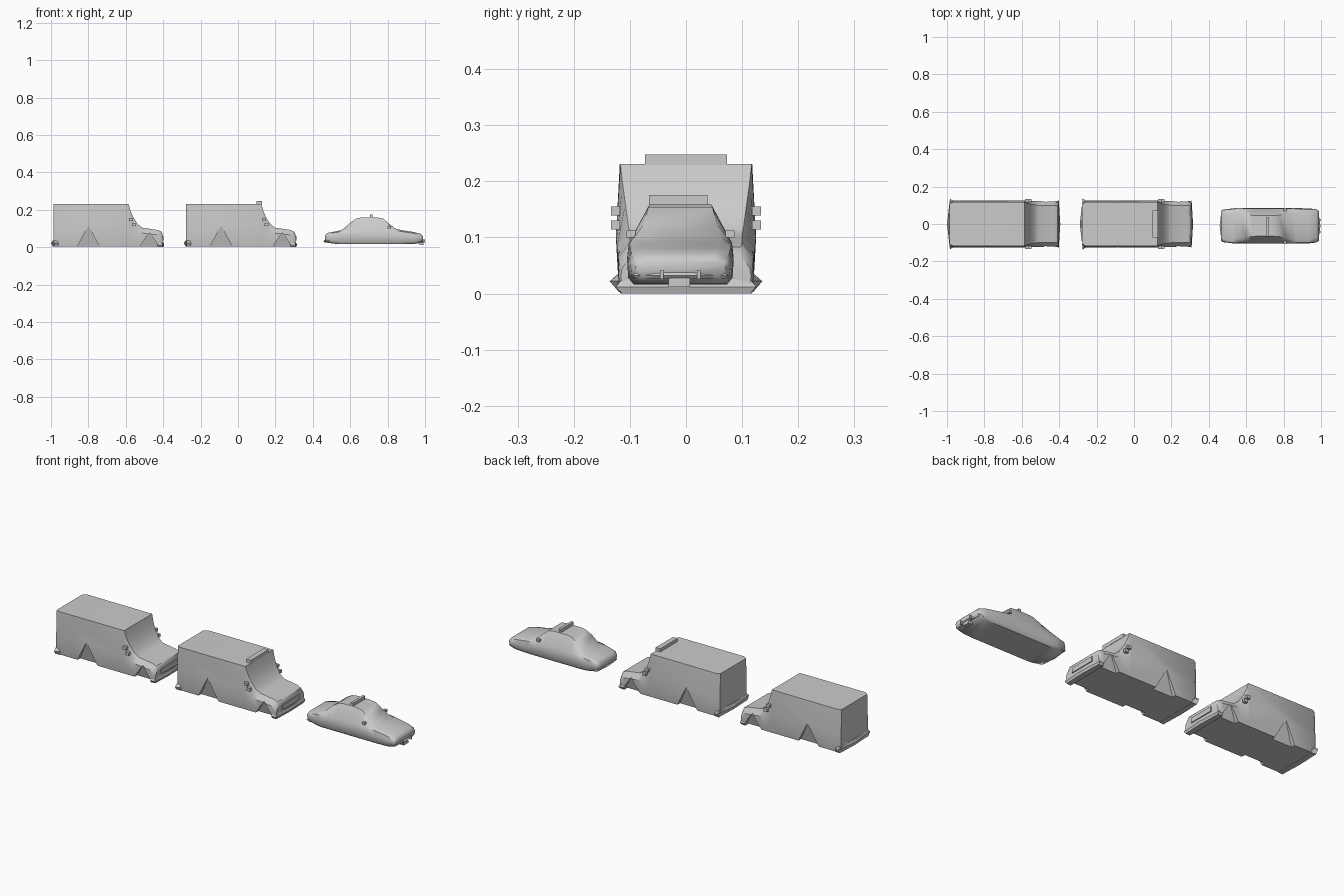
import bpy, bmesh, math


def make(name, verts, faces, smooth=None):
    me = bpy.data.meshes.new(name)
    me.from_pydata(verts, [], faces)
    bm = bmesh.new()
    bm.from_mesh(me)
    bmesh.ops.recalc_face_normals(bm, faces=bm.faces)
    bm.to_mesh(me)
    bm.free()
    ob = bpy.data.objects.new(name, me)
    bpy.context.collection.objects.link(ob)
    if smooth:
        bpy.ops.object.select_all(action='DESELECT')
        ob.select_set(True)
        bpy.context.view_layer.objects.active = ob
        bpy.ops.object.shade_smooth_by_angle(angle=math.radians(smooth))
    return ob


def loft(name, rings, smooth=None):
    n = len(rings[0])
    verts = [p for r in rings for p in r]
    faces = [(i * n + j, i * n + (j + 1) % n, (i + 1) * n + (j + 1) % n, (i + 1) * n + j)
             for i in range(len(rings) - 1) for j in range(n)]
    faces += [tuple(range(n)), tuple(range((len(rings) - 1) * n, len(rings) * n))]
    return make(name, verts, faces, smooth)


def mirrored_ring(x, half, y0=0):
    return [(x, y0 + y, z) for y, z in half] + [(x, y0 - y, z) for y, z in reversed(half)]


def box(name, x, y, z):
    return loft(name, [[(a, y[0], z[0]), (a, y[1], z[0]), (a, y[1], z[1]), (a, y[0], z[1])] for a in x])


def bumper(name, plan_low, plan_mid, zs):
    # pointed bumper strip: narrow above and below, wide in the middle
    return loft(name, [[(x, y, z) for x, y in p] for p, z in zip((plan_low, plan_mid, plan_low), zs)])


def notch(body, x, half, top, side, y_surface):
    # sloped wheel opening cut into the side
    s = side
    o, i = s * 0.16, s * 0.092
    pts = [(x, s * y_surface, top), (x, o, top)]
    pts += [(x - half, i, -.01), (x + half, i, -.01), (x + half, o, -.01), (x - half, o, -.01)]
    cut = make("wheel_notch_cutter", pts, [(2, 3, 4, 5), (0, 2, 3), (0, 3, 4, 1), (1, 4, 5), (0, 1, 5, 2)])
    cut.hide_render = True
    cut.hide_viewport = True
    m = body.modifiers.new("wheel_notch", 'BOOLEAN')
    m.operation = 'DIFFERENCE'
    m.solver = 'EXACT'
    m.object = cut


def van(prefix, d, light):
    # x, low width, belt width, belt z, top width, top z
    secs = [(-.987, .108, .112, .10, .107, .230), (-.968, .117, .125, .10, .118, .231),
            (-.585, .117, .125, .10, .117, .231), (-.575, .117, .125, .10, .113, .195),
            (-.560, .117, .124, .095, .108, .160), (-.535, .117, .123, .085, .103, .122),
            (-.510, .117, .122, .075, .100, .104), (-.430, .117, .120, .065, .100, .092),
            (-.410, .116, .118, .055, .098, .083), (-.403, .112, .114, .045, .095, .070)]
    rings = [mirrored_ring(x + d, [(lw, .004), (lw + .004, .03), (bw, bz), (tw, tz)])
             for x, lw, bw, bz, tw, tz in secs]
    body = loft(prefix + "_body", rings, 35)
    for s in (-1, 1):
        notch(body, -.80 + d, .066, .115, s, .124)
        notch(body, -.473 + d, .06, .08, s, .119)
        # stacked door mirrors
        for z, x in ((.114, -.555), (.139, -.57)):
            box(prefix + "_mirror", (x + d - .012, x + d + .008),
                sorted((s * .118, s * .134)), (z, z + .016))
    bumper(prefix + "_rear_bumper",
           [(-.96 + d, .118), (-.985 + d, .12), (-.99 + d, 0), (-.985 + d, -.12), (-.96 + d, -.118)],
           [(-.96 + d, .12), (-.984 + d, .136), (-1 + d, 0), (-.984 + d, -.136), (-.96 + d, -.12)],
           (.003, .022, .036))
    bumper(prefix + "_front_bumper",
           [(-.43 + d, .117), (-.404 + d, .114), (-.4 + d, 0), (-.404 + d, -.114), (-.43 + d, -.117)],
           [(-.43 + d, .12), (-.402 + d, .125), (-.394 + d, 0), (-.402 + d, -.125), (-.43 + d, -.12)],
           (0, .012, .026))
    # raised grille frame
    box(prefix + "_grille", (-.41 + d, -.398 + d), (-.07, .07), (.035, .06))
    if light:
        box(prefix + "_light_bar", (-.61 + d, -.583 + d), (-.073, .073), (.229, .248))


van("delivery_van", 0, False)
van("ambulance", .71, True)

# car body: x, side width, bottom z, belt z, shoulder width, shoulder z, roof width, roof z
CY = -.01
car = [(.464, .075, .035, .05, .074, .058, .06, .062), (.476, .086, .024, .055, .083, .07, .065, .076),
       (.53, .094, .017, .06, .09, .08, .068, .086), (.562, .095, .016, .062, .091, .088, .066, .096),
       (.60, .095, .016, .063, .092, .09, .062, .132), (.635, .095, .016, .063, .092, .09, .056, .154),
       (.66, .095, .016, .063, .092, .09, .055, .159), (.74, .095, .016, .063, .092, .09, .055, .159),
       (.775, .095, .016, .063, .092, .09, .057, .154), (.81, .095, .016, .062, .092, .09, .065, .124),
       (.84, .095, .016, .061, .092, .088, .072, .100), (.875, .095, .016, .06, .09, .084, .07, .091),
       (.94, .093, .017, .055, .088, .074, .067, .081), (.975, .089, .022, .05, .084, .064, .064, .072),
       (.988, .08, .03, .045, .078, .055, .06, .060)]
loft("patrol_car_body", [mirrored_ring(x, [(w - .012, b), (w - .002, b + .012), (w, m), (sw, sz), (rw, rz)], CY)
                         for x, w, b, m, sw, sz, rw, rz in car], 50)
box("patrol_car_light_bar", (.705, .719), (-.066, .038), (.156, .176))
box("patrol_car_plate", (.97, .993), (-.031, .007), (.012, .028))
for s in (-1, 1):
    box("patrol_car_mirror", (.80, .815), sorted((CY + s * .08, CY + s * .096)), (.10, .112))
    box("patrol_car_bumper_guard", (.975, 1.0), sorted((CY + s * .03, CY + s * .036)), (.026, .042))
bumper("patrol_car_bumper",
       [(.96, CY + .085), (.982, CY + .078), (.99, CY), (.982, CY - .078), (.96, CY - .085)],
       [(.96, CY + .09), (.985, CY + .084), (.997, CY), (.985, CY - .084), (.96, CY - .09)],
       (.026, .032, .038))
bumper("patrol_car_rear_bumper",
       [(.49, CY + .085), (.472, CY + .078), (.464, CY), (.472, CY - .078), (.49, CY - .085)],
       [(.49, CY + .09), (.468, CY + .084), (.458, CY), (.468, CY - .084), (.49, CY - .09)],
       (.026, .032, .038))
